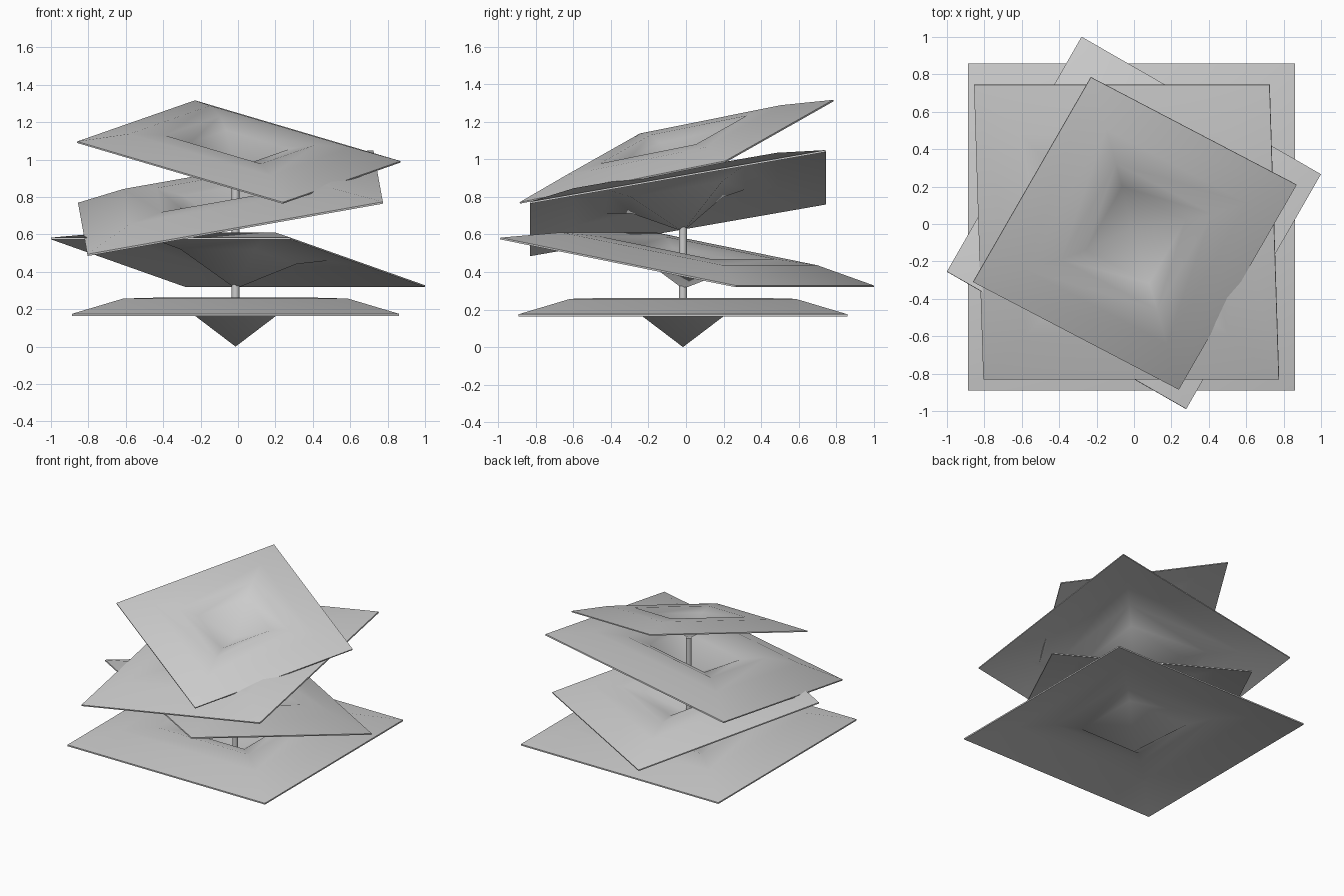
import bpy, bmesh, math
from mathutils import Vector, Matrix

if "Cube" in bpy.data.objects:
    bpy.data.objects.remove(bpy.data.objects["Cube"])

HALF = 0.875            # half width of the unscaled tray
THICK = 0.011
AXIS = (-0.013, -0.016)  # position of the central pole

# Underside profile of a square tray: (half width, height above the apex)
PROFILE = [(0.27, 0.205), (0.41, 0.251), (0.60, 0.246), (HALF, 0.164)]


def tray(name, z, u, v):
    """Square funnel tray; u and v run from the tray centre to its edge midpoints."""
    u, v = Vector(u), Vector(v)
    s = u.length / HALF
    n = u.cross(v).normalized()
    frame = Matrix((u / HALF, v / HALF, n * s)).transposed()
    origin = Vector((*AXIS, z))

    bm = bmesh.new()

    def point(x, y, h):
        return bm.verts.new(origin + frame @ Vector((x, y, h)))

    corners = ((-1, -1), (1, -1), (1, 1), (-1, 1))
    path = PROFILE + [(w, h + THICK) for w, h in reversed(PROFILE)]
    rings = [[point(a * w, b * w, h) for a, b in corners] for w, h in path]
    low, high = point(0, 0, 0), point(0, 0, THICK * 1.3)
    for i in range(4):
        j = (i + 1) % 4
        bm.faces.new((low, rings[0][j], rings[0][i]))
        bm.faces.new((high, rings[-1][i], rings[-1][j]))
        for r0, r1 in zip(rings, rings[1:]):
            bm.faces.new((r0[i], r0[j], r1[j], r1[i]))
    bmesh.ops.recalc_face_normals(bm, faces=bm.faces)
    mesh = bpy.data.meshes.new(name)
    bm.to_mesh(mesh)
    bm.free()
    ob = bpy.data.objects.new(name, mesh)
    bpy.context.collection.objects.link(ob)
    smooth(ob, 60)


def smooth(ob, degrees):
    bpy.ops.object.select_all(action='DESELECT')
    ob.select_set(True)
    bpy.context.view_layer.objects.active = ob
    bpy.ops.object.shade_smooth_by_angle(angle=math.radians(degrees))


# Four stacked trays, each turned and tilted about its own apex
tray("bottom_tray", 0.0, (HALF, 0, 0), (0, HALF, 0))
tray("second_tray", 0.31, (0.64, -0.3675, 0), (0.36, 0.6275, -0.1275))
tray("third_tray", 0.616, (0.79, 0, 0.14), (-0.025, 0.7875, 0.1375))
tray("top_tray", 0.922, (0.55, -0.2875, -0.1625), (0.315, 0.5475, 0.11))

# Central pole through the apexes
bottom, top = 0.03, 0.93
bpy.ops.mesh.primitive_cylinder_add(vertices=24, radius=0.021, depth=top - bottom,
                                    location=(*AXIS, (top + bottom) / 2))
pole = bpy.context.object
pole.name = "central_pole"
smooth(pole, 40)
